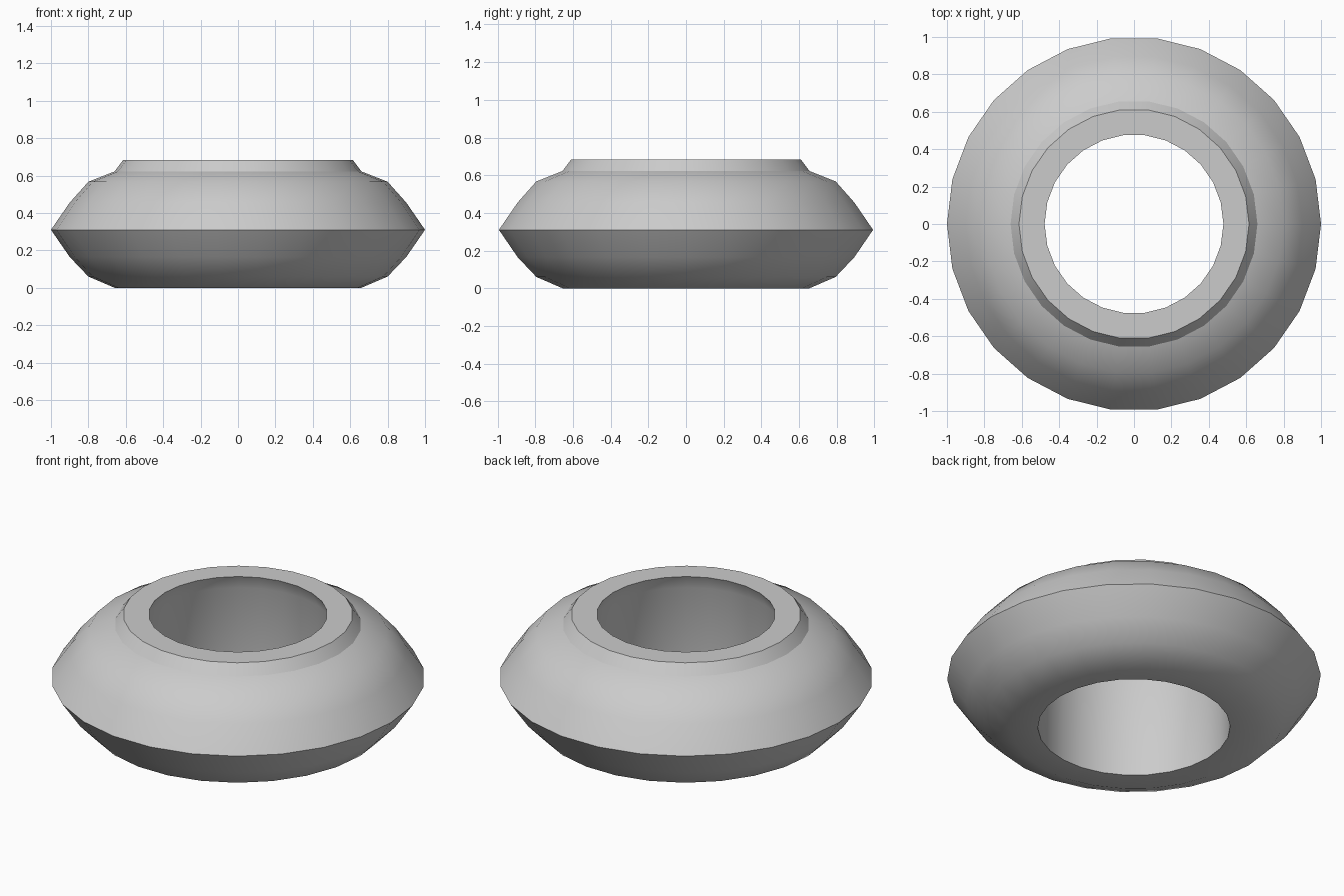
import bpy, bmesh
from math import cos, sin, tau, radians

if "Cube" in bpy.data.objects:
    bpy.data.objects.remove(bpy.data.objects["Cube"])

SIDES = 26
# closed cross-section (radius, height): outer belly, collar, then bore
PROFILE = [(0.515, 0), (0.66, 0), (0.80, 0.06), (0.90, 0.165), (1.0, 0.31),
           (0.90, 0.455), (0.80, 0.567), (0.66, 0.622),
           (0.615, 0.682), (0.478, 0.682), (0.515, 0.6)]


def lathe(name, profile, sides):
    bm = bmesh.new()
    rings = [[bm.verts.new((r * cos(tau * i / sides), r * sin(tau * i / sides), z))
              for r, z in profile] for i in range(sides)]
    n = len(profile)
    for i in range(sides):
        a, b = rings[i], rings[(i + 1) % sides]
        for j in range(n):
            k = (j + 1) % n
            bm.faces.new((a[j], b[j], b[k], a[k]))
    bmesh.ops.recalc_face_normals(bm, faces=bm.faces)
    mesh = bpy.data.meshes.new(name)
    bm.to_mesh(mesh)
    bm.free()
    obj = bpy.data.objects.new(name, mesh)
    bpy.context.collection.objects.link(obj)
    return obj


# ring with raised collar
ring = lathe("collared_ring", PROFILE, SIDES)
bpy.context.view_layer.objects.active = ring
ring.select_set(True)
bpy.ops.object.shade_smooth_by_angle(angle=radians(31))
